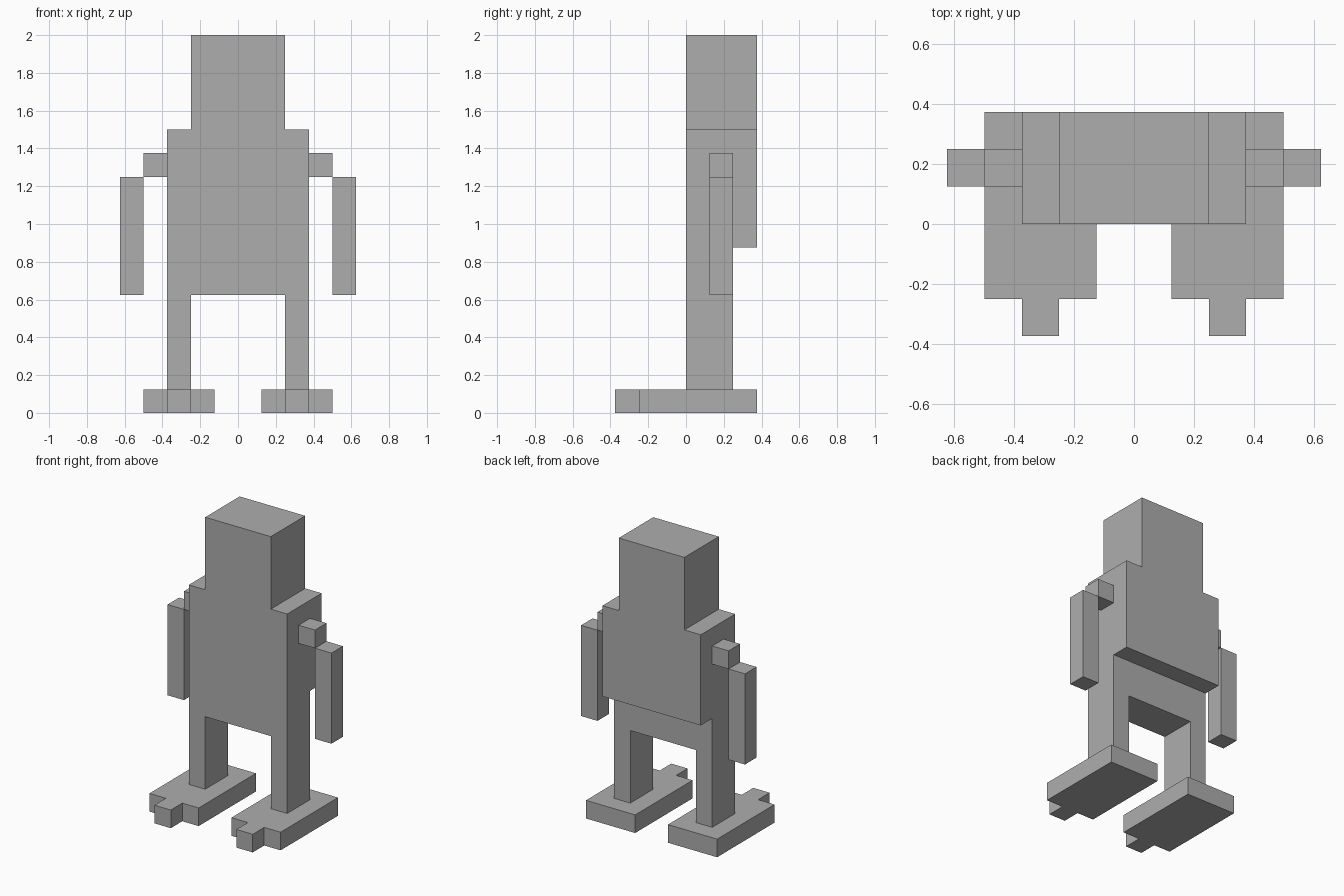
import bpy
import bmesh

cube = bpy.data.objects.get("Cube")
if cube:
    bpy.data.objects.remove(cube, do_unlink=True)

U = 0.125  # building block size

grey = bpy.data.materials.new("plain_grey")
grey.use_nodes = True
colour = (0.42, 0.42, 0.42, 1)
grey.diffuse_color = colour
grey.node_tree.nodes["Principled BSDF"].inputs["Base Color"].default_value = colour


def finish(name, bm):
    bmesh.ops.recalc_face_normals(bm, faces=bm.faces)
    mesh = bpy.data.meshes.new(name)
    bm.to_mesh(mesh)
    bm.free()
    mesh.materials.append(grey)
    obj = bpy.data.objects.new(name, mesh)
    bpy.context.collection.objects.link(obj)
    return obj


def box(name, xs, ys, zs):
    """Box between the given limits, in block units."""
    bm = bmesh.new()
    bmesh.ops.create_cube(bm, size=1)
    for v in bm.verts:
        v.co = [U * (lim[0] if c < 0 else lim[1])
                for c, lim in zip(v.co, (xs, ys, zs))]
    return finish(name, bm)


def prism(name, outline, height):
    """Flat outline on the ground, raised to a height, in block units."""
    bm = bmesh.new()
    face = bm.faces.new([bm.verts.new((x * U, y * U, 0)) for x, y in outline])
    raised = bmesh.ops.extrude_face_region(bm, geom=[face])["geom"]
    verts = [g for g in raised if isinstance(g, bmesh.types.BMVert)]
    bmesh.ops.translate(bm, verts=verts, vec=(0, 0, height * U))
    return finish(name, bm)


# Head and body
box("head", (-2, 2), (0, 3), (12, 16))
box("upper_body", (-3, 3), (0, 3), (7, 12))
box("hips", (-3, 3), (0, 2), (5, 7))

# Limbs on each side
for side, s in (("left", 1), ("right", -1)):
    def span(a, b):
        return sorted((s * a, s * b))

    box(side + "_shoulder", span(3, 4), (1, 2), (10, 11))
    box(side + "_arm", span(4, 5), (1, 2), (5, 10))
    box(side + "_leg", span(2, 3), (0, 2), (1, 5))

    # Foot with a single front toe
    foot = [(1, 3), (1, -2), (2, -2), (2, -3), (3, -3), (3, -2), (4, -2), (4, 3)]
    prism(side + "_foot", [(s * x, y) for x, y in foot], 1)
